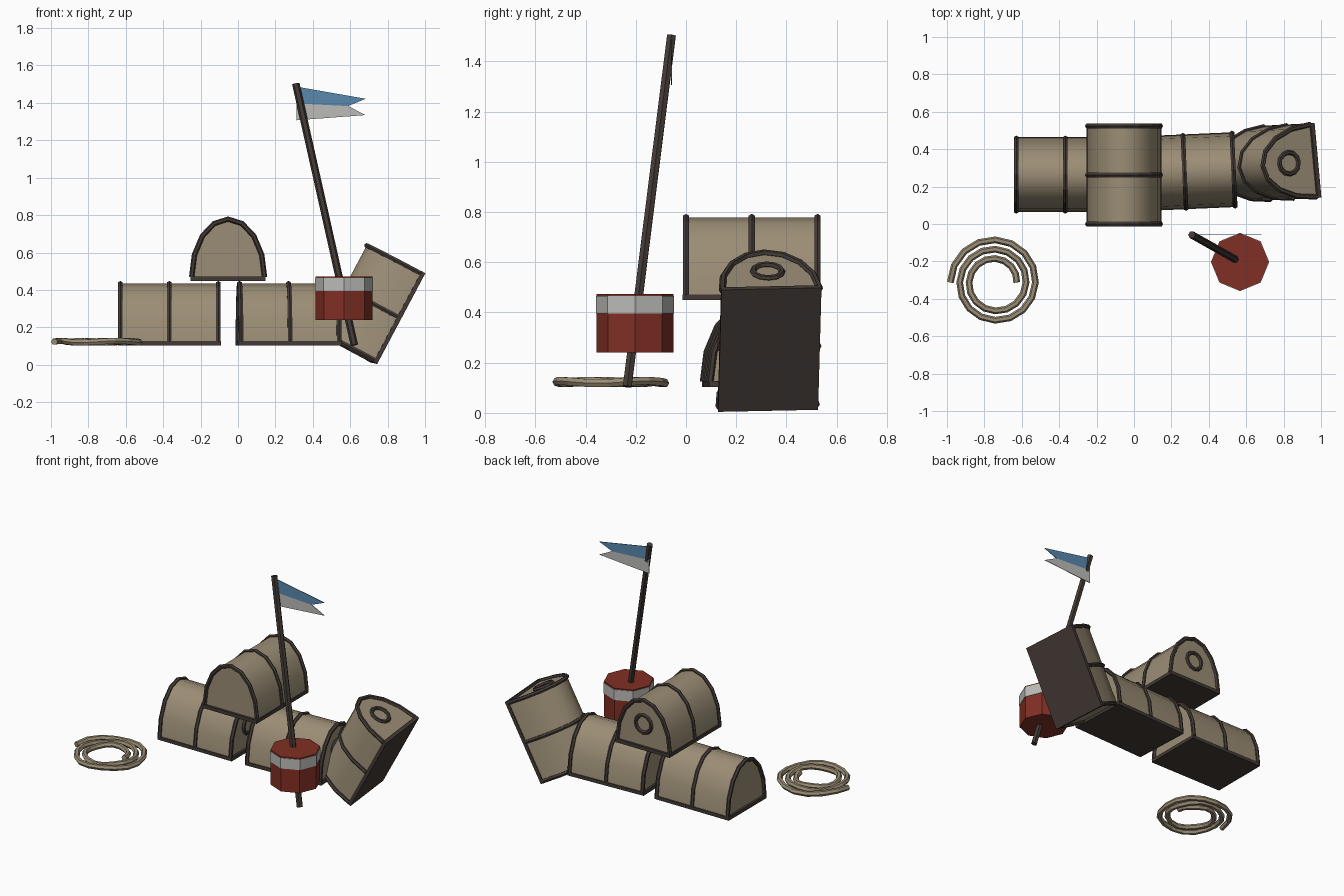
import bpy, bmesh, math
from mathutils import Vector, Matrix, Euler

if "Cube" in bpy.data.objects:
    bpy.data.objects.remove(bpy.data.objects["Cube"])


def material(name, rgb):
    m = bpy.data.materials.new(name)
    m.diffuse_color = (*rgb, 1)
    m.use_nodes = True
    m.node_tree.nodes["Principled BSDF"].inputs["Base Color"].default_value = m.diffuse_color
    return m


TAN = material("netting tan", (0.33, 0.27, 0.18))
DARK = material("dark wood", (0.055, 0.042, 0.036))
RED = material("float red", (0.22, 0.028, 0.018))
PALE = material("pale grey", (0.50, 0.50, 0.48))
BLUE = material("flag blue", (0.10, 0.25, 0.43))


def finish(bm, name, mats, matrix=None, smooth=None, recalc=True):
    """Turn a bmesh into an object; smooth is the sharp-edge angle in degrees."""
    if recalc:
        bmesh.ops.recalc_face_normals(bm, faces=bm.faces[:])
    me = bpy.data.meshes.new(name)
    bm.to_mesh(me)
    bm.free()
    for m in mats:
        me.materials.append(m)
    if smooth:
        me.shade_smooth()
        me.set_sharp_from_angle(angle=math.radians(smooth))
    ob = bpy.data.objects.new(name, me)
    bpy.context.scene.collection.objects.link(ob)
    if matrix:
        ob.matrix_world = matrix
    return ob


def add_tube(bm, path, r, normal, sides=6, closed=False):
    """Sweep a small polygon along a path lying roughly across the normal."""
    path = [Vector(p) for p in path]
    n, rings = len(path), []
    for i, p in enumerate(path):
        a = path[(i - 1) % n] if closed else path[max(i - 1, 0)]
        b = path[(i + 1) % n] if closed else path[min(i + 1, n - 1)]
        t = (b - a).normalized()
        u = t.cross(Vector(normal)).normalized()
        v = u.cross(t)
        rings.append([bm.verts.new(p + r * (math.cos(k) * u + math.sin(k) * v))
                      for k in (2 * math.pi * j / sides for j in range(sides))])
    for i in range(n if closed else n - 1):
        a, b = rings[i], rings[(i + 1) % n]
        for j in range(sides):
            k = (j + 1) % sides
            bm.faces.new((a[j], a[k], b[k], b[j]))
    if not closed:
        bm.faces.new(rings[0])
        bm.faces.new(rings[-1])


def arch(x, steps=8, half=0.195, height=0.31, base=0.02):
    return [(x, half * math.cos(math.pi * i / steps), base + height * math.sin(math.pi * i / steps))
            for i in range(steps + 1)]


def trap(prefix, loc, rot):
    """Arched pot lying along its local x, underside centre at the origin."""
    M = Matrix.Translation(loc) @ Euler([math.radians(a) for a in rot]).to_matrix().to_4x4()
    # netted body
    bm = bmesh.new()
    a = [bm.verts.new(p) for p in arch(-0.26)]
    b = [bm.verts.new(p) for p in arch(0.26)]
    for i in range(len(a)):
        k = (i + 1) % len(a)
        bm.faces.new((a[i], a[k], b[k], b[i]))
    bm.faces.new(a)
    bm.faces.new(b)
    finish(bm, prefix + "_body", [TAN], M, 40)
    # bent hoops
    bm = bmesh.new()
    for x in (-0.262, 0, 0.262):
        add_tube(bm, arch(x), 0.014, (1, 0, 0))
    finish(bm, prefix + "_hoops", [DARK], M)
    # base board
    bm = bmesh.new()
    bmesh.ops.create_cube(bm, size=1, matrix=Matrix.Translation((0, 0, 0.0115))
                          @ Matrix.Diagonal((0.55, 0.40, 0.023, 1)))
    finish(bm, prefix + "_base", [DARK], M)
    # entrance ring on one end
    bm = bmesh.new()
    ring = [(0.263, 0.058 * math.cos(t), 0.17 + 0.058 * math.sin(t))
            for t in (2 * math.pi * i / 12 for i in range(12))]
    add_tube(bm, ring, 0.013, (1, 0, 0), closed=True)
    finish(bm, prefix + "_entrance_ring", [DARK], M)


trap("left_trap", (-0.367, 0.264, 0.104), (0, 0, 0))
trap("middle_trap", (0.27, 0.279, 0.104), (0, 0, 2.5))
trap("top_trap", (-0.053, 0.262, 0.449), (0, 0, 90))
trap("leaning_trap", (0.855, 0.334, 0.251), (2.5, -62, 3))

# marker pole
bm = bmesh.new()
add_tube(bm, [(0.622, -0.234, 0.105), (0.309, -0.058, 1.503)], 0.02, (0, 1, 0))
finish(bm, "marker_pole", [DARK])


def octagon_prism(name, r, z0, z1, mat):
    bm = bmesh.new()
    bmesh.ops.create_cone(bm, cap_ends=True, segments=8, radius1=r, radius2=r, depth=z1 - z0,
                          matrix=Matrix.Translation((0.567, -0.203, (z0 + z1) / 2)))
    finish(bm, name, [mat])


# float and its painted band
octagon_prism("float", 0.153, 0.24, 0.473, RED)
octagon_prism("float_band", 0.156, 0.395, 0.465, PALE)

# swallow-tailed pennant, blue over grey
bm = bmesh.new()
top, tip1, notch, tip2, low, mid = [bm.verts.new((x, -0.058, z)) for x, z in (
    (0.312, 1.487), (0.683, 1.422), (0.588, 1.383), (0.683, 1.335), (0.312, 1.307), (0.312, 1.397))]
bm.faces.new((mid, notch, tip1, top)).material_index = 0
bm.faces.new((low, tip2, notch, mid)).material_index = 1
flag = finish(bm, "flag", [BLUE, PALE], recalc=False)
solid = flag.modifiers.new("thickness", 'SOLIDIFY')
solid.thickness = 0.004
solid.offset = 0

# coiled rope, winding inwards clockwise
path = []
for i in range(41):
    turn = i / 16
    r, t = 0.24 - 0.05 * turn, math.pi - 2 * math.pi * turn
    path.append((-0.742 + r * math.cos(t), -0.312 + r * math.sin(t), 0.123 + 0.005 * math.sin(1.3 * i)))
bm = bmesh.new()
add_tube(bm, path, 0.018, (0, 0, 1))
finish(bm, "rope_coil", [TAN])
